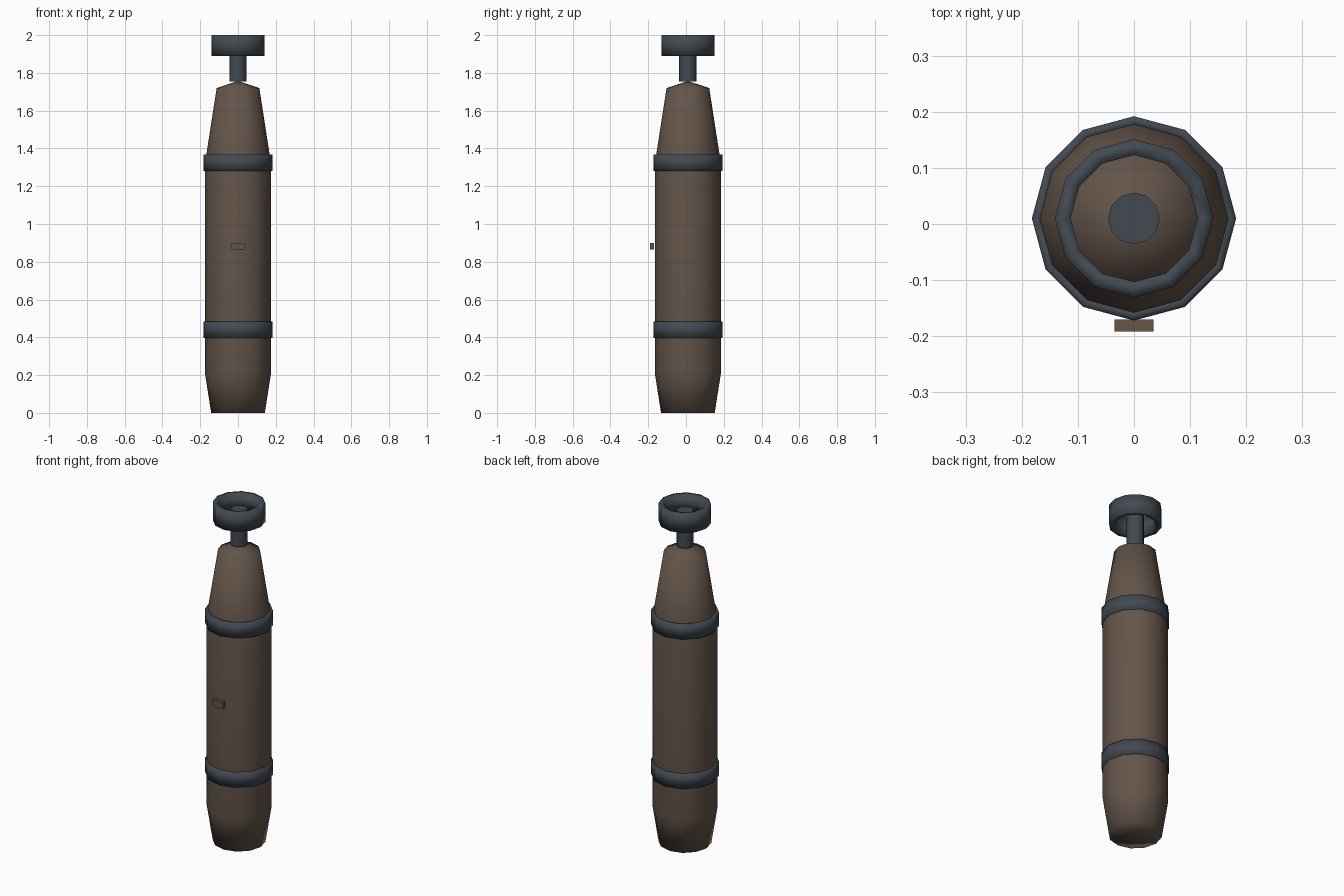
import bpy
import math

cube = bpy.data.objects.get("Cube")
if cube:
    bpy.data.objects.remove(cube, do_unlink=True)

AXIS_Y = 0.01
SIDES = 12


def material(name, colour):
    mat = bpy.data.materials.new(name)
    mat.use_nodes = True
    mat.diffuse_color = colour
    mat.node_tree.nodes["Principled BSDF"].inputs["Base Color"].default_value = colour
    return mat


def lathe(name, profile, mat, closed=False):
    """Turn a (radius, height) profile around the upright axis; radius 0 makes a pole."""
    verts, rows, faces = [], [], []
    for r, z in profile:
        count = SIDES if r else 1
        row = []
        for i in range(count):
            a = 2 * math.pi * i / SIDES
            row.append(len(verts))
            verts.append((r * math.cos(a), r * math.sin(a), z))
        rows.append(row * (SIDES // count))
    pairs = list(zip(rows, rows[1:]))
    if closed:
        pairs.append((rows[-1], rows[0]))
    for low, high in pairs:
        for i in range(SIDES):
            j = (i + 1) % SIDES
            quad = [low[i], low[j], high[j], high[i]]
            faces.append(list(dict.fromkeys(quad)))
    mesh = bpy.data.meshes.new(name)
    mesh.from_pydata(verts, [], faces)
    mesh.materials.append(mat)
    mesh.shade_smooth()
    obj = bpy.data.objects.new(name, mesh)
    obj.location.y = AXIS_Y
    bpy.context.collection.objects.link(obj)
    return obj


def ring(name, inner, outer, low, high, mat):
    return lathe(name, [(inner, low), (outer, low), (outer, high), (inner, high)], mat, True)


brown = material("dull_brown", (0.125, 0.09, 0.068, 1))
slate = material("slate_metal", (0.054, 0.068, 0.082, 1))

# Tank with tapered foot, tapered shoulder and shallow conical top
lathe("tank_body", [(0, 0), (0.142, 0), (0.175, 0.21), (0.175, 1.32),
                    (0.113, 1.72), (0, 1.757)], brown)

# Two metal straps
for name, low in (("lower_strap", 0.397), ("upper_strap", 1.28)):
    ring(name, 0.165, 0.182, low, low + 0.087, slate)

# Valve stem and hand wheel
stem = lathe("valve_stem", [(0, 1.755), (0.046, 1.755), (0.046, 1.96), (0, 1.96)], slate)
bpy.ops.object.select_all(action="DESELECT")
stem.select_set(True)
bpy.context.view_layer.objects.active = stem
bpy.ops.object.shade_smooth_by_angle(angle=math.radians(40))
ring("valve_wheel", 0.113, 0.141, 1.89, 2.0, slate)

# Small label plate on the front
bpy.ops.mesh.primitive_cube_add(size=1, location=(0, -0.181, 0.882))
plate = bpy.context.object
plate.name = "front_plate"
plate.scale = (0.07, 0.021, 0.036)
plate.data.materials.append(brown)
